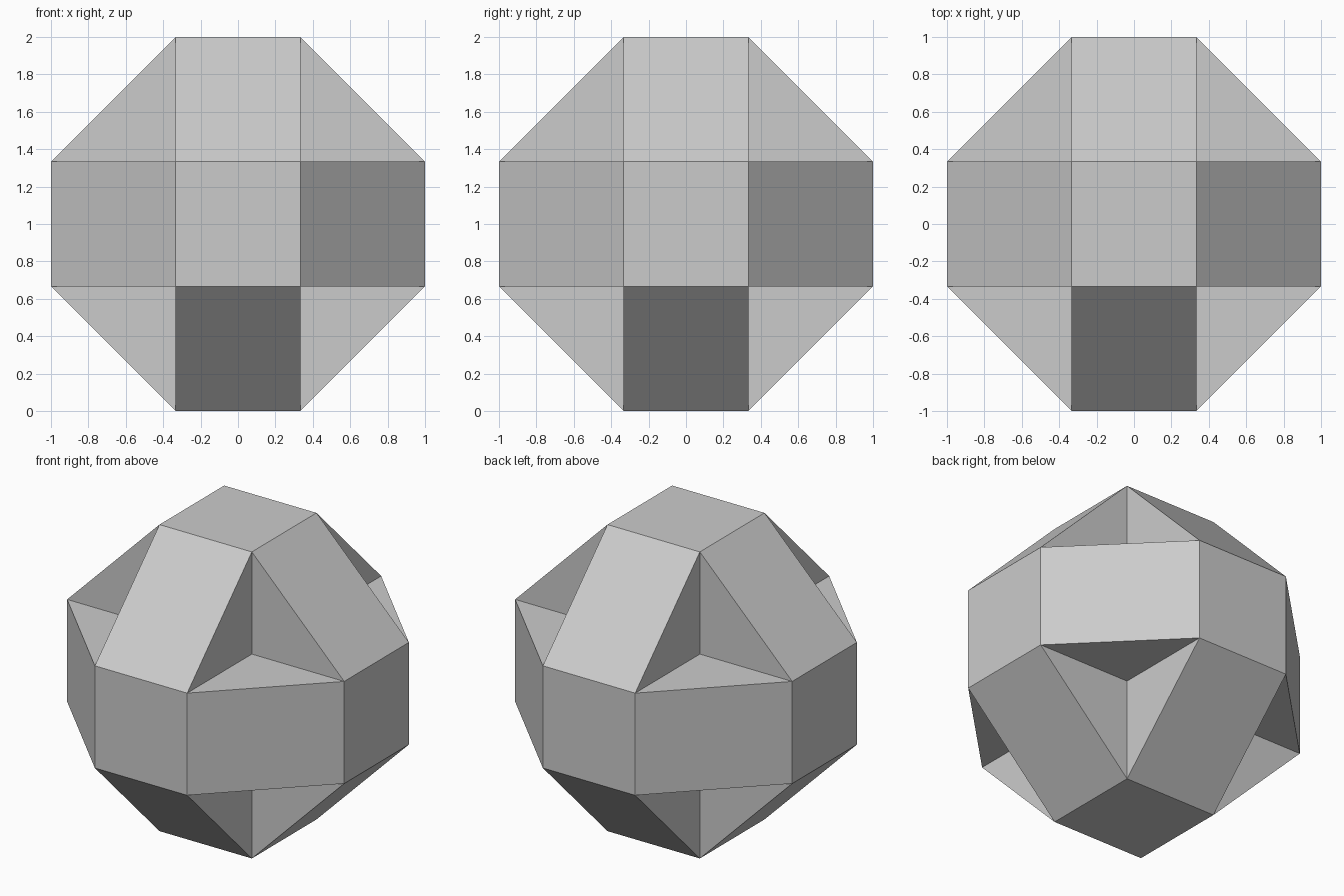
import bpy, bmesh
from itertools import product
from mathutils import Vector

if "Cube" in bpy.data.objects:
    bpy.data.objects.remove(bpy.data.objects["Cube"])

A = 1 / 3            # half-width of every band
CENTRE = Vector((0, 0, 1))
bm = bmesh.new()


def face(*points):
    bm.faces.new([bm.verts.new(Vector(p) + CENTRE) for p in points])


def point(i, vi, j, vj, k, vk):
    p = [0, 0, 0]
    p[i], p[j], p[k] = vi, vj, vk
    return p


for i in range(3):
    j, k = (i + 1) % 3, (i + 2) % 3
    # square face at each end of the axis
    for s in (-1, 1):
        face(*[point(i, s, j, u * A, k, v * A)
               for u, v in ((-1, -1), (1, -1), (1, 1), (-1, 1))])
    for s, t in product((-1, 1), repeat=2):
        # sloping band panel joining neighbouring squares
        face(point(i, s, j, t * A, k, -A), point(i, s, j, t * A, k, A),
             point(i, s * A, j, t, k, A), point(i, s * A, j, t, k, -A))
        # axis-aligned notch walls above and below the panel
        for w in (-A, A):
            face(point(i, s, j, t * A, k, w), point(i, s * A, j, t, k, w),
                 point(i, s * A, j, t * A, k, w))

# weld the panels into one closed solid
bmesh.ops.remove_doubles(bm, verts=bm.verts[:], dist=1e-4)
bmesh.ops.recalc_face_normals(bm, faces=bm.faces[:])
mesh = bpy.data.meshes.new("notched_polyhedron")
bm.to_mesh(mesh)
bm.free()
bpy.context.collection.objects.link(bpy.data.objects.new("notched_polyhedron", mesh))
